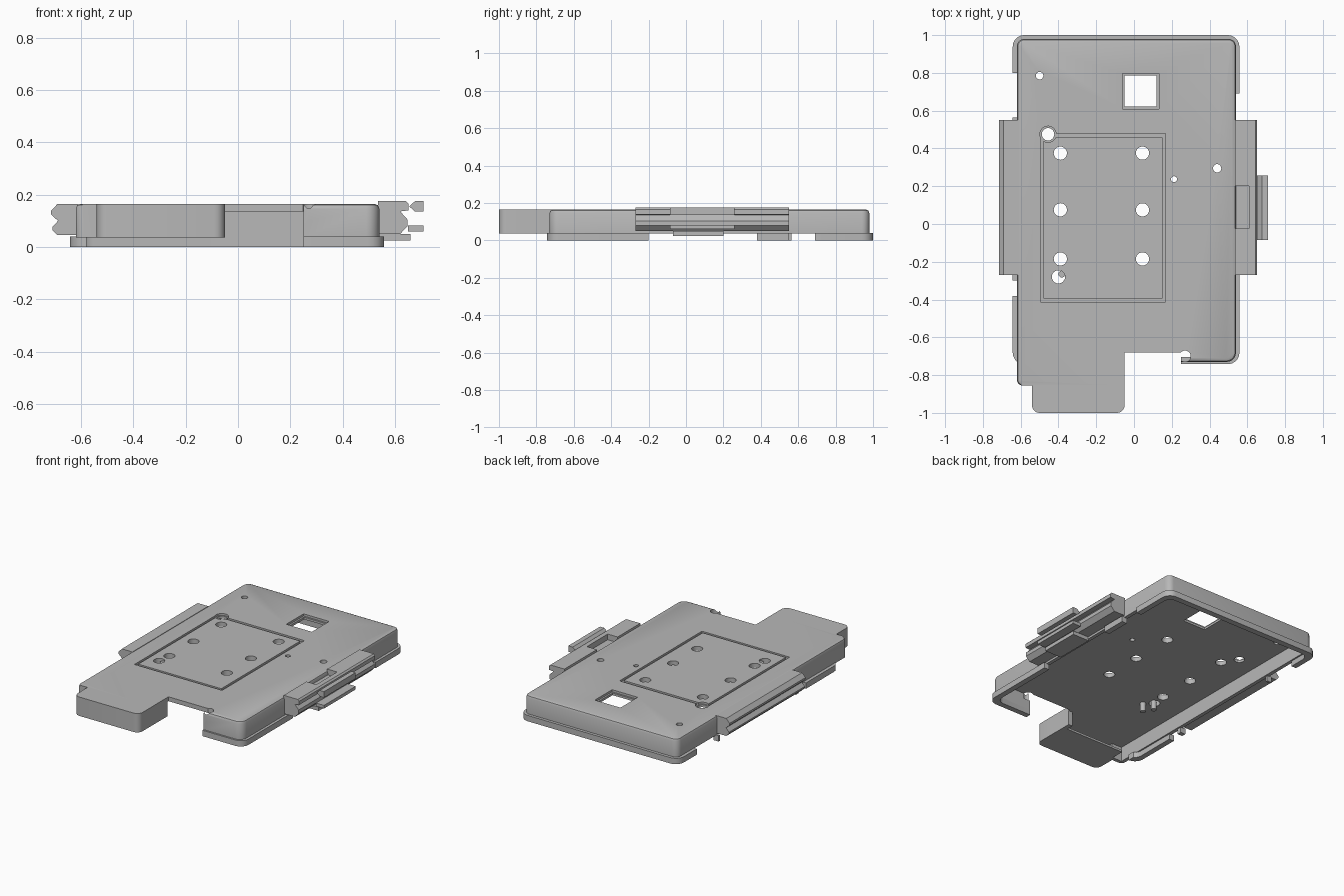
import bpy, bmesh, math
from mathutils import Vector

old = bpy.data.objects.get("Cube")
if old:
    bpy.data.objects.remove(old, do_unlink=True)

grey = bpy.data.materials.new("plain grey")
grey.use_nodes = True
COLOR = (0.48, 0.48, 0.48, 1)
grey.diffuse_color = COLOR
grey.node_tree.nodes["Principled BSDF"].inputs["Base Color"].default_value = COLOR


def rounded(points, radii, steps=5):
    """Round the corners of an outline; a radius of zero keeps a corner sharp."""
    out = []
    for i, p in enumerate(points):
        p, r = Vector(p), radii[i]
        if not r:
            out.append(p)
            continue
        a = p + (Vector(points[i - 1]) - p).normalized() * r
        b = p + (Vector(points[(i + 1) % len(points)]) - p).normalized() * r
        centre = a + b - p
        for k in range(steps + 1):
            t = k / steps * math.pi / 2
            out.append(centre + (a - centre) * math.cos(t) + (b - centre) * math.sin(t))
    return out


def rect(x0, x1, y0, y1):
    return [(x0, y0), (x1, y0), (x1, y1), (x0, y1)]


def round_rect(x0, x1, y0, y1, r):
    return rounded(rect(x0, x1, y0, y1), [r] * 4)


def circle(x, y, r, n=24):
    return [(x + r * math.cos(2 * math.pi * i / n), y + r * math.sin(2 * math.pi * i / n))
            for i in range(n)]


def add_prism(bm, outline, z0, z1):
    low = [bm.verts.new((p[0], p[1], z0)) for p in outline]
    face = bm.faces.new(low)
    top = bmesh.ops.extrude_face_region(bm, geom=[face])["geom"]
    bmesh.ops.translate(bm, vec=(0, 0, z1 - z0),
                        verts=[v for v in top if isinstance(v, bmesh.types.BMVert)])


def add_ring(bm, outer, inner, z0, z1):
    loops = [[bm.verts.new((p[0], p[1], z)) for p in line]
             for line, z in ((outer, z0), (outer, z1), (inner, z1), (inner, z0))]
    n = len(outer)
    for k in range(4):
        a, b = loops[k], loops[(k + 1) % 4]
        for i in range(n):
            j = (i + 1) % n
            bm.faces.new((a[i], a[j], b[j], b[i]))


def finish(name, bm):
    bmesh.ops.recalc_face_normals(bm, faces=bm.faces)
    mesh = bpy.data.meshes.new(name)
    bm.to_mesh(mesh)
    bm.free()
    mesh.materials.append(grey)
    obj = bpy.data.objects.new(name, mesh)
    bpy.context.collection.objects.link(obj)
    return obj


def prisms(name, *parts):
    bm = bmesh.new()
    for outline, z0, z1 in parts:
        add_prism(bm, outline, z0, z1)
    return finish(name, bm)


def ring(name, outer, inner, z0, z1):
    bm = bmesh.new()
    add_ring(bm, outer, inner, z0, z1)
    return finish(name, bm)


def rail(name, profile, *spans):
    """Extrude an x-z profile along one or more y spans."""
    bm = bmesh.new()
    for y0, y1 in spans:
        add_prism(bm, profile, y0, y1)
    for v in bm.verts:
        x, z, y = v.co
        v.co = (x, y, z)
    return finish(name, bm)


def cut(obj, *cutters):
    for c in cutters:
        c.hide_render = True
        mod = obj.modifiers.new("cut", "BOOLEAN")
        mod.operation, mod.solver, mod.object = "DIFFERENCE", "EXACT", c
    bpy.context.view_layer.update()
    deps = bpy.context.evaluated_depsgraph_get()
    mesh = bpy.data.meshes.new_from_object(obj.evaluated_get(deps))
    obj.modifiers.clear()
    obj.data = mesh
    for c in cutters:
        bpy.data.objects.remove(c, do_unlink=True)


TOP, UNDER, LIP = 0.165, 0.135, 0.036

# Main cover: top plate and side walls, with softened outer top edges
outline = rounded(
    [(-.62, .98), (-.62, -.855), (-.05, -.855), (-.05, -.68), (.25, -.68), (.25, -.73),
     (.54, -.73), (.54, .98)], [.04, .03, 0, 0, 0, 0, .05, .04])
bm = bmesh.new()
add_prism(bm, outline, LIP, TOP)
edges = []
for e in bm.edges:
    m = (e.verts[0].co + e.verts[1].co) / 2
    flat = abs(e.verts[0].co.z - e.verts[1].co.z) < 1e-4
    outside = m.x < -.6 or m.x > .48 or m.y > .93 or (m.y < -.72 and m.x > .2)
    if flat and m.z > .16 and outside:
        edges.append(e)
bmesh.ops.bevel(bm, geom=edges, offset=.018, segments=2, profile=.5, affect="EDGES")
cover = finish("cover", bm)

hollow = prisms("hollow", ([
    (-.595, .955), (-.595, -.83), (-.52, -.83), (-.52, -.9), (-.08, -.9), (-.08, -.69),
    (-.05, -.69), (-.05, -.78), (.25, -.78), (.25, -.705), (.515, -.705), (.515, .955)],
    -.05, UNDER))
spots = [(x, y, .035) for x in (-.39, .045) for y in (.375, .075, -.185)]
spots += [(-.4, -.28, .035), (-.455, .475, .033), (-.5, .785, .02),
          (.212, .237, .016), (.44, .295, .022), (.27, -.7, .03)]
holes = prisms("holes", *[(circle(*s), .1, .2) for s in spots])
window = prisms("window", (rect(-.05, .12, .622, .785), .1, .2))
window_step = prisms("window_step", (rect(-.062, .132, .61, .797), .15, .2))
groove = ring("groove", rect(-.495, .168, -.412, .478), rect(-.478, .15, -.395, .458), .152, .2)
hole_step = prisms("hole_step", (circle(-.455, .475, .043), .152, .2))
cut(cover, hollow, holes, window, window_step, groove, hole_step)

# Front tongue: hollow box with a closed floor
tongue = prisms("front_tongue", (rounded(rect(-.54, -.05, -1, -.85), [.04, .04, 0, 0]), LIP, TOP))
cut(tongue, prisms("tongue_hollow", (rect(-.51, -.08, -.97, -.8), .05, UNDER)))
prisms("tongue_floor", (rect(-.525, -.07, -.86, -.74), LIP, .05))

# Bottom lip around the walls, broken by gaps
lip = ring("bottom_lip", round_rect(-.642, .558, -.742, 1, .06),
           round_rect(-.605, .52, -.705, .96, .05), 0, .04)
gaps = [rect(-.7, -.55, -.38, -.3), rect(-.7, -.55, -.27, .55), rect(-.7, -.55, .565, .8),
        rect(.45, .65, -.2, .38), rect(.45, .65, .55, .69), rect(-.58, .25, -.8, -.65)]
cut(lip, prisms("lip_gaps", *[(g, -.1, .1) for g in gaps]))

# Left side rail with two ridges
rail("left_rail", [(-.61, .165), (-.69, .165), (-.715, .138), (-.715, .125), (-.688, .1),
                   (-.71, .076), (-.71, .066), (-.69, .045), (-.61, .045)], (-.27, .55))

# Right clip: notched upper jaw, ridged core, foot and outer bars
rail("right_clip_jaw", [(.535, .175), (.61, .175), (.61, .135), (.535, .135)],
     (-.27, -.025), (.2, .55))
rail("right_clip_bar", [(.61, .175), (.642, .175), (.652, .165), (.652, .14), (.61, .135)],
     (-.27, .55))
rail("right_clip_core", [(.535, .136), (.62, .136), (.648, .105), (.648, .08), (.62, .05),
                         (.535, .05)], (-.27, .55))
rail("right_clip_foot", [(.535, .05), (.66, .05), (.66, .025), (.535, .025)], (-.07, .2))
rail("right_outer_upper_bar", [(.655, .155), (.677, .176), (.71, .176), (.71, .135),
                               (.677, .135)], (-.085, .258))
rail("right_outer_lower_bar", [(.65, .082), (.71, .082), (.71, .06), (.65, .06)], (-.085, .258))

# Small pegs hanging under the plate
prisms("pegs", (circle(-.382, -.265, .018), .075, .155), (circle(-.345, -.325, .018), .075, .14))

# Smooth the round holes and corners, keep hard edges
for obj in bpy.context.collection.objects:
    if obj.type == "MESH" and obj.data.materials and obj.data.materials[0] == grey:
        bpy.ops.object.select_all(action="DESELECT")
        obj.select_set(True)
        bpy.context.view_layer.objects.active = obj
        bpy.ops.object.shade_smooth_by_angle(angle=math.radians(30))
